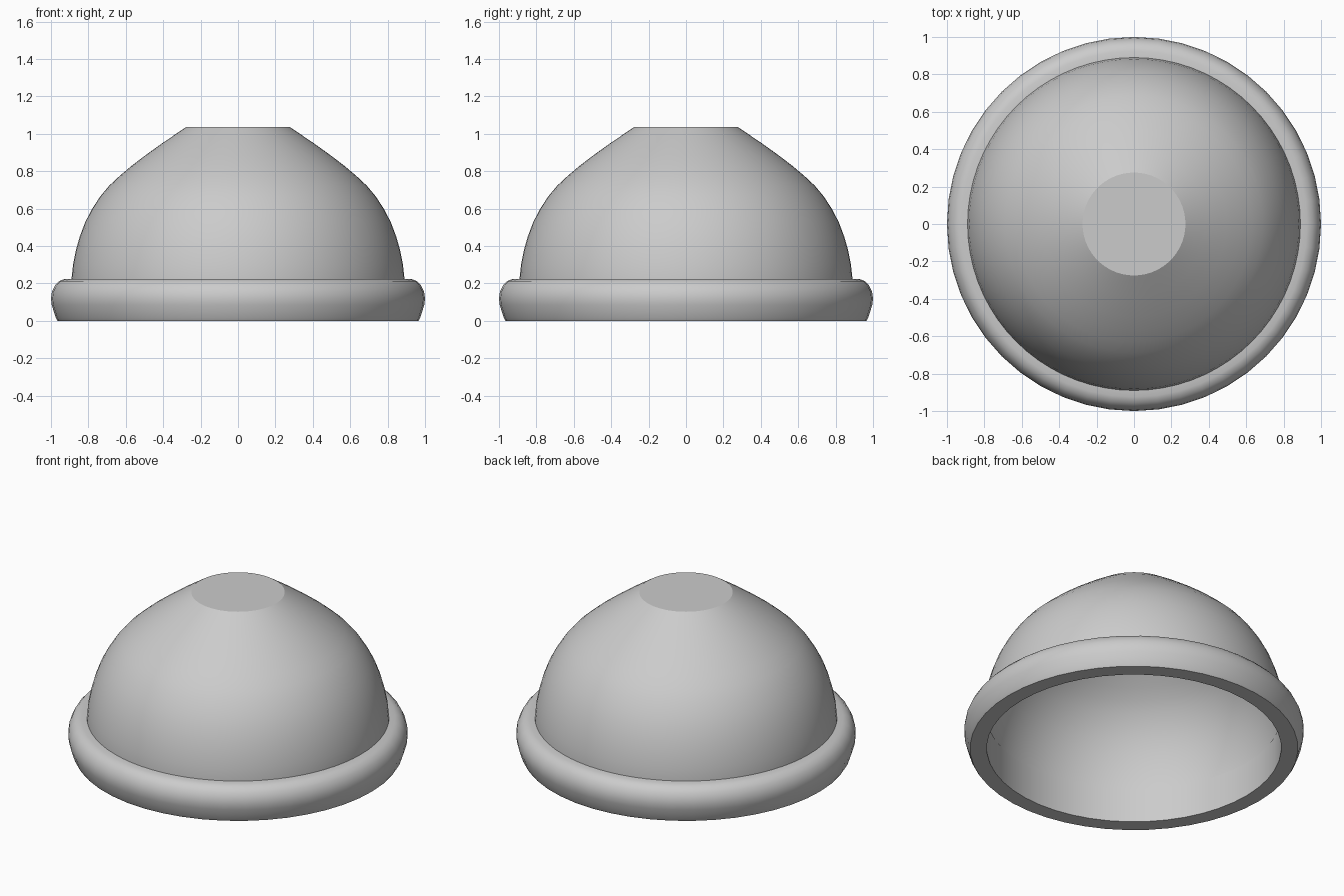
import bpy
import bmesh
import math

cube = bpy.data.objects.get("Cube")
if cube:
    bpy.data.objects.remove(cube, do_unlink=True)

grey = bpy.data.materials.new("light grey")
grey.use_nodes = True
colour = (0.6, 0.6, 0.6, 1)
grey.diffuse_color = colour
grey.node_tree.nodes["Principled BSDF"].inputs["Base Color"].default_value = colour


def lathe(name, profile, sides, closed=False):
    """Turn an (radius, height) profile round the z axis."""
    bm = bmesh.new()
    rings = []
    for r, z in profile:
        if r == 0:
            rings.append([bm.verts.new((0, 0, z))] * sides)
            continue
        turn = math.tau / sides
        rings.append([bm.verts.new((r * math.cos(i * turn), r * math.sin(i * turn), z))
                      for i in range(sides)])
    pairs = list(zip(rings, rings[1:]))
    if closed:
        pairs.append((rings[-1], rings[0]))
    for a, b in pairs:
        for i in range(sides):
            j = (i + 1) % sides
            corners = dict.fromkeys((a[i], a[j], b[j], b[i]))
            bm.faces.new(list(corners))
    bmesh.ops.recalc_face_normals(bm, faces=bm.faces)
    mesh = bpy.data.meshes.new(name)
    bm.to_mesh(mesh)
    bm.free()
    mesh.materials.append(grey)
    obj = bpy.data.objects.new(name, mesh)
    bpy.context.collection.objects.link(obj)
    bpy.ops.object.select_all(action="DESELECT")
    obj.select_set(True)
    bpy.context.view_layer.objects.active = obj
    bpy.ops.object.shade_smooth_by_angle(angle=math.radians(28))
    return obj


# Hollow dome with a flat cap
outer = [(0.89, 0.18), (0.89, 0.225), (0.882, 0.3), (0.866, 0.38), (0.846, 0.45),
         (0.818, 0.525), (0.782, 0.595), (0.738, 0.663), (0.688, 0.723), (0.63, 0.777),
         (0.567, 0.83), (0.495, 0.885), (0.39, 0.96), (0.275, 1.037)]
wall = 0.02
inner = [(r - wall, z - wall * z) for r, z in reversed(outer)]
lathe("dome", [(0, 1.037)] + outer[::-1] + inner[::-1] + [(0, 1.037 * (1 - wall))], 72)

# Rounded rim around the base
rim = [(0.867, 0), (0.965, 0), (0.974, 0.015), (0.985, 0.05), (0.996, 0.085), (1.0, 0.12),
       (0.995, 0.155), (0.98, 0.187), (0.957, 0.212), (0.925, 0.224), (0.867, 0.224)]
lathe("base_rim", rim, 48, closed=True)
